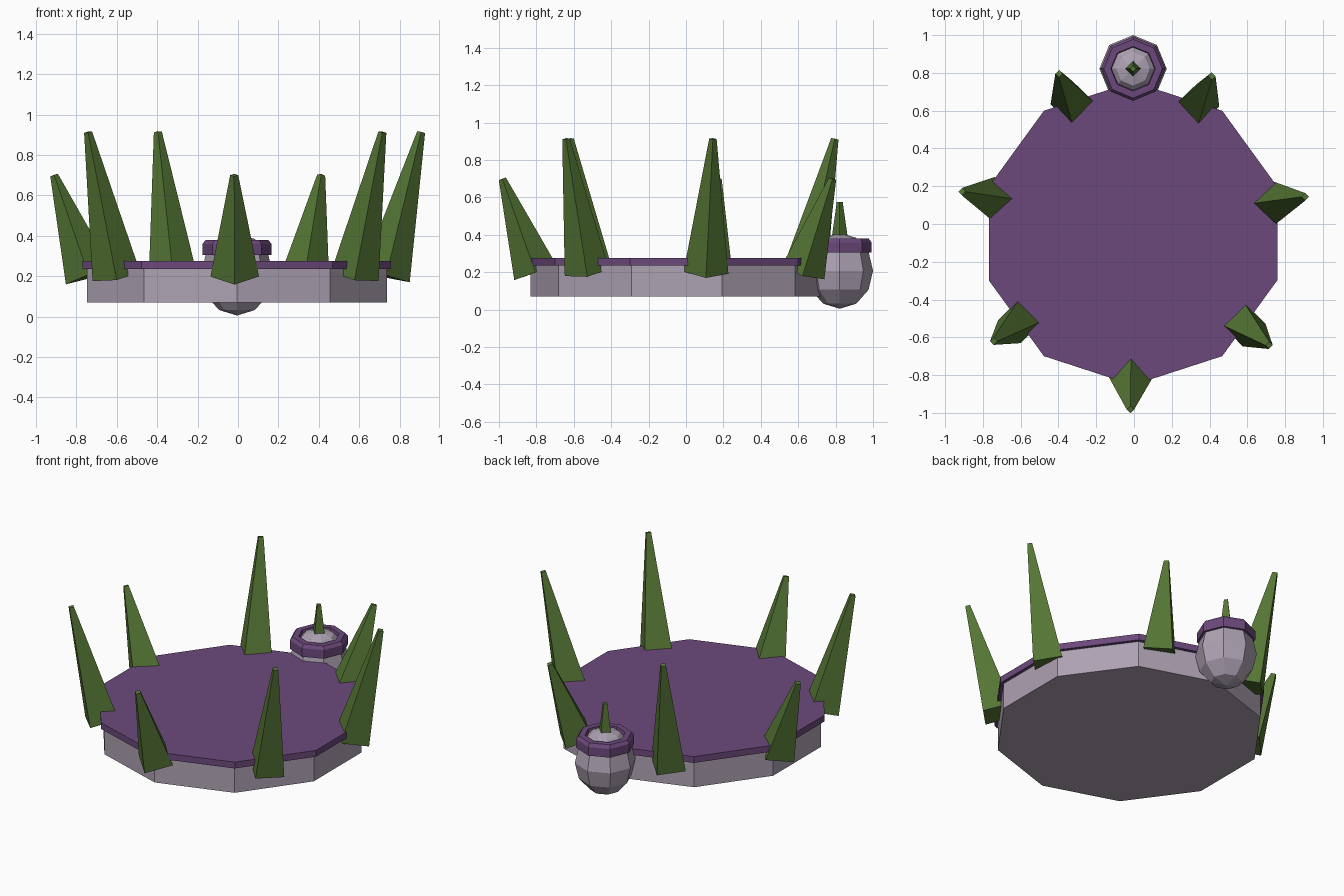
import bpy
from math import cos, sin, radians, pi
from mathutils import Vector

if "Cube" in bpy.data.objects:
    bpy.data.objects.remove(bpy.data.objects["Cube"])


def material(name, rgb):
    m = bpy.data.materials.new(name)
    m.diffuse_color = (*rgb, 1)
    m.use_nodes = True
    m.node_tree.nodes["Principled BSDF"].inputs["Base Color"].default_value = m.diffuse_color
    return m


GREY = material("pale_mauve", (0.42, 0.36, 0.45))
PURPLE = material("purple", (0.15, 0.066, 0.2))
GREEN = material("leaf_green", (0.09, 0.18, 0.035))


def finish(name, mat):
    ob = bpy.context.object
    ob.name = name
    ob.data.materials.append(mat)
    return ob


def frustum(name, sides, base, tip, r1, r2, mat):
    base, tip = Vector(base), Vector(tip)
    axis = tip - base
    bpy.ops.mesh.primitive_cone_add(vertices=sides, radius1=r1, radius2=r2,
                                    depth=axis.length, location=(base + tip) / 2)
    ob = finish(name, mat)
    ob.rotation_mode = 'QUATERNION'
    ob.rotation_quaternion = Vector((0, 0, 1)).rotation_difference(axis)
    return ob


CX, CY = -0.005, -0.05

# Ten-sided platform and its overhanging top plate
frustum("platform_body", 10, (CX, CY, 0.07), (CX, CY, 0.235), 0.782, 0.782, GREY)
frustum("platform_top", 10, (CX, CY, 0.235), (CX, CY, 0.275), 0.803, 0.803, PURPLE)

# Seven outward-leaning spikes, alternating tall and short
for k in range(7):
    a = radians(12) + k * 2 * pi / 7
    tip_z = 0.70 if k % 2 else 0.913
    frustum(f"spike_{k + 1}", 4,
            (CX + 0.755 * cos(a), CY + 0.755 * sin(a), 0.198),
            (CX + 0.932 * cos(a), CY + 0.932 * sin(a), tip_z),
            0.12, 0.02, GREEN)

# Round bud at the back
BY = 0.822
bpy.ops.mesh.primitive_uv_sphere_add(segments=8, ring_count=6, radius=1,
                                     location=(CX, BY, 0.208))
bud = finish("bud", GREY)
bud.scale = (0.178, 0.178, 0.203)

# Purple collar: closed profile turned in eight steps
profile = [(0.14, 0.305), (0.17, 0.305), (0.17, 0.36), (0.155, 0.38), (0.118, 0.38), (0.11, 0.335)]
n = len(profile)
verts = [(r * cos(i * pi / 4), r * sin(i * pi / 4), z) for i in range(8) for r, z in profile]
faces = [(i * n + j, (i + 1) % 8 * n + j, (i + 1) % 8 * n + (j + 1) % n, i * n + (j + 1) % n)
         for i in range(8) for j in range(n)]
mesh = bpy.data.meshes.new("bud_collar")
mesh.from_pydata(verts, [], faces)
mesh.materials.append(PURPLE)
collar = bpy.data.objects.new("bud_collar", mesh)
collar.location = (CX, BY, 0)
bpy.context.collection.objects.link(collar)

# Small stem on the bud
frustum("bud_stem", 4, (CX, BY, 0.39), (CX, BY, 0.575), 0.042, 0.016, GREEN)
